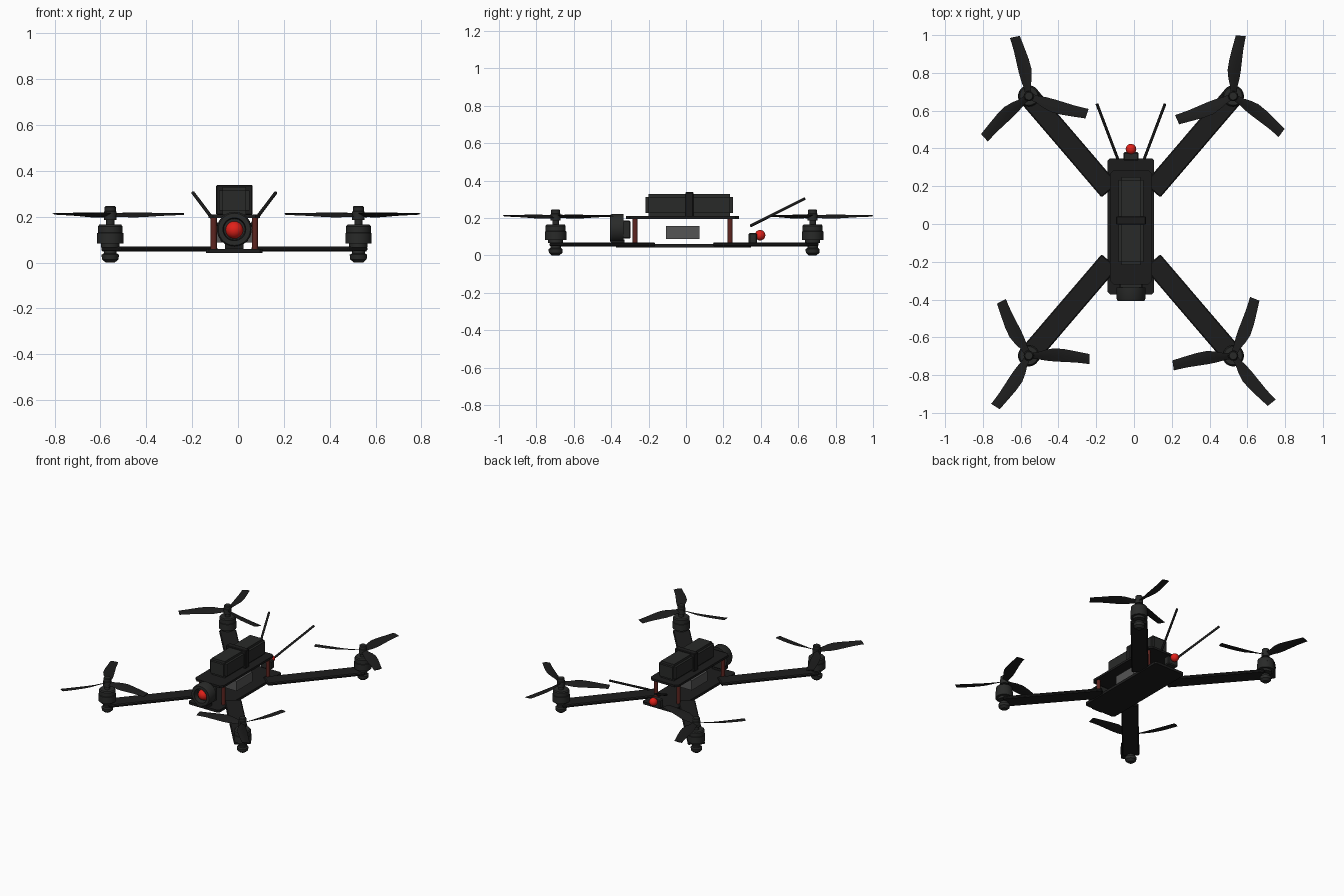
import bpy, bmesh, math
from mathutils import Vector, Matrix

if "Cube" in bpy.data.objects:
    bpy.data.objects.remove(bpy.data.objects["Cube"])

CX, CY = -0.016, -0.010   # centre of the frame


def material(name, rgb):
    m = bpy.data.materials.new(name)
    m.diffuse_color = (*rgb, 1)
    m.use_nodes = True
    m.node_tree.nodes["Principled BSDF"].inputs["Base Color"].default_value = m.diffuse_color
    return m


BLACK = material("carbon_black", (0.012, 0.012, 0.012))
DARK = material("dark_plastic", (0.022, 0.023, 0.022))
GREY = material("grey_metal", (0.09, 0.09, 0.09))
RUST = material("dark_red", (0.11, 0.018, 0.014))
RED = material("bright_red", (0.75, 0.015, 0.01))


def finish(name, bm, mat, smooth=True):
    bmesh.ops.recalc_face_normals(bm, faces=bm.faces)
    me = bpy.data.meshes.new(name)
    bm.to_mesh(me)
    bm.free()
    ob = bpy.data.objects.new(name, me)
    bpy.context.collection.objects.link(ob)
    me.materials.append(mat)
    if smooth:
        bpy.ops.object.select_all(action='DESELECT')
        ob.select_set(True)
        bpy.context.view_layer.objects.active = ob
        bpy.ops.object.shade_smooth_by_angle(angle=math.radians(35))
    return ob


def box(name, lo, hi, mat, bevel=0.0, rot=0.0, segs=1):
    """Box between two corners, optionally bevelled and turned about z."""
    lo, hi = Vector(lo), Vector(hi)
    bm = bmesh.new()
    bmesh.ops.create_cube(bm, size=1, matrix=Matrix.Diagonal((*(hi - lo), 1)))
    if bevel:
        bmesh.ops.bevel(bm, geom=bm.edges[:], offset=bevel, segments=segs, affect='EDGES')
    bm.transform(Matrix.Translation((lo + hi) / 2) @ Matrix.Rotation(rot, 4, 'Z'))
    return finish(name, bm, mat, False)


def plate(name, pts, z0, z1, mat):
    """Flat plate from an outline."""
    bm = bmesh.new()
    f = bm.faces.new([bm.verts.new((x, y, z0)) for x, y in pts])
    r = bmesh.ops.extrude_face_region(bm, geom=[f])
    vs = [v for v in r['geom'] if isinstance(v, bmesh.types.BMVert)]
    bmesh.ops.translate(bm, verts=vs, vec=(0, 0, z1 - z0))
    return finish(name, bm, mat, False)


def lathe(name, profile, matrix, mat, steps=32):
    """Turn a (radius, height) profile about its local z axis."""
    bm = bmesh.new()
    vs = [bm.verts.new((r, 0, z)) for r, z in profile]
    es = [bm.edges.new(p) for p in zip(vs, vs[1:])]
    bmesh.ops.spin(bm, geom=vs + es, cent=(0, 0, 0), axis=(0, 0, 1),
                   angle=2 * math.pi, steps=steps)
    bmesh.ops.remove_doubles(bm, verts=bm.verts, dist=1e-5)
    bm.transform(matrix)
    return finish(name, bm, mat)


def rod(name, a, b, r, mat, steps=16):
    a, b = Vector(a), Vector(b)
    m = Matrix.Translation(a) @ (b - a).to_track_quat('Z', 'Y').to_matrix().to_4x4()
    n = (b - a).length
    return lathe(name, [(0, 0), (r, 0), (r, n), (0, n)], m, mat, steps)


def ball(name, c, r, mat):
    bm = bmesh.new()
    bmesh.ops.create_uvsphere(bm, u_segments=24, v_segments=16, radius=r,
                              matrix=Matrix.Translation(c))
    return finish(name, bm, mat)


def chamfered(hw, y0, y1, c):
    return [(CX + x, y) for x, y in ((-hw + c, y0), (hw - c, y0), (hw, y0 + c), (hw, y1 - c),
                                     (hw - c, y1), (-hw + c, y1), (-hw, y1 - c), (-hw, y0 + c))]


def propeller(name, x, y, angle, sweep):
    """Three twisted blades; sweep (+1/-1) sets the handedness."""
    # radius, chord, pitch in degrees, sideways offset
    sections = [(0.015, 0.036, 24, 0), (0.05, 0.042, 24, -0.002), (0.09, 0.062, 21, -0.006),
                (0.135, 0.073, 17, -0.009), (0.19, 0.069, 13, -0.007),
                (0.25, 0.060, 9, -0.002), (0.30, 0.055, 7, 0.004), (0.322, 0.054, 6, 0.007)]
    bm = bmesh.new()
    for k in range(3):
        turn = Matrix.Rotation(math.radians(angle - 1 + 120 * k), 4, 'Z')
        rings = []
        for r, chord, pitch, off in sections:
            p, t = math.radians(pitch), 0.004
            ring = []
            for u, w in ((-.5, 0), (-.25, t), (.1, t), (.5, 0), (.1, -t * .5), (-.25, -t * .5)):
                c = u * chord
                v = Vector((r, sweep * (off + c * math.cos(p) - w * math.sin(p)),
                            0.207 + 0.01 * r - c * math.sin(p) + w * math.cos(p)))
                ring.append(bm.verts.new(turn @ v + Vector((x, y, 0))))
            rings.append(ring)
        for a, b in zip(rings, rings[1:]):
            for i in range(6):
                j = (i + 1) % 6
                bm.faces.new((a[i], a[j], b[j], b[i]))
        bm.faces.new(rings[0])
        bm.faces.new(rings[-1])
    finish(name, bm, BLACK)


# Four arms, each with motor, foot and propeller
corners = {"front_left": (-1, -1, -1, -1), "front_right": (1, -1, 69, 1),
           "back_left": (-1, 1, 103, 1), "back_right": (1, 1, 85, -1)}
for label, (sx, sy, ang, sweep) in corners.items():
    x, y = CX + sx * 0.541, CY + sy * 0.687
    inner = Vector((CX + sx * 0.113, CY + sy * 0.187))
    d = Vector((x, y)) - inner
    mid, L = (Vector((x, y)) + inner) / 2, d.length
    box(label + "_arm", (mid.x - L / 2, mid.y - 0.056, 0.049), (mid.x + L / 2, mid.y + 0.056, 0.069),
        BLACK, 0.006, math.atan2(d.y, d.x))
    at = Matrix.Translation((x, y, 0))
    lathe(label + "_foot", [(0, 0), (0.02, 0), (0.036, 0.014), (0.038, 0.034), (0.028, 0.04),
                            (0.028, 0.052), (0, 0.052)], at, DARK, 24)
    lathe(label + "_motor", [(0, 0.066), (0.04, 0.066), (0.04, 0.082), (0.057, 0.082), (0.057, 0.128),
                             (0.054, 0.13), (0.054, 0.158), (0.048, 0.165), (0.018, 0.165),
                             (0.018, 0.188), (0, 0.188)], at, DARK)
    lathe(label + "_prop_hub", [(0, 0.186), (0.027, 0.186), (0.027, 0.222), (0.024, 0.224),
                                (0.024, 0.242), (0.02, 0.246), (0, 0.246)], at, DARK, 24)
    propeller(label + "_propeller", x, y, ang, sweep)

# Body plates and the posts between them
plate("bottom_plate", chamfered(0.123, -0.373, 0.348, 0.012), 0.042, 0.060, BLACK)
plate("top_plate", chamfered(0.112, -0.32, 0.284, 0.02), 0.195, 0.210, BLACK)
for sx in (-1, 1):
    for y in (-0.272, 0.236):
        px = CX + sx * 0.09
        rod("standoff", (px, y, 0.058), (px, y, 0.197), 0.0135, RUST)

# Electronics between the plates
box("electronics_box", (CX - 0.08, -0.108, 0.088), (CX + 0.08, 0.072, 0.158), GREY)

# Battery with strap
box("battery", (CX - 0.067, -0.217, 0.21), (CX + 0.067, 0.25, 0.329), DARK, 0.016, segs=2)
box("battery_strap", (CX - 0.079, -0.003, 0.208), (CX + 0.079, 0.04, 0.338), BLACK, 0.004)

# Front camera: barrel with recessed lens, rear housing and mount
face = Matrix.Translation((CX, -0.335, 0.145)) @ Matrix.Rotation(math.pi / 2, 4, 'X')
lathe("camera_barrel", [(0, 0), (0.076, 0), (0.076, 0.062), (0.070, 0.072), (0.050, 0.072),
                        (0.046, 0.035), (0, 0.035)], face, DARK, 40)
box("camera_housing", (CX - 0.06, -0.34, 0.09), (CX + 0.06, -0.297, 0.186), DARK, 0.005)
box("camera_mount", (CX - 0.04, -0.40, 0.058), (CX + 0.04, -0.33, 0.085), BLACK)
ball("camera_lens", (CX, -0.368, 0.142), 0.038, RED)

# Rear mount with red cap and two antennas
box("rear_mount", (CX - 0.04, 0.335, 0.058), (CX + 0.04, 0.38, 0.12), DARK, 0.006)
ball("rear_cap", (CX, 0.396, 0.108), 0.028, RED)
for sx in (-1, 1):
    rod("antenna", (CX + sx * 0.07, 0.345, 0.158), (CX + sx * 0.18, 0.635, 0.304), 0.0075, BLACK, 12)
